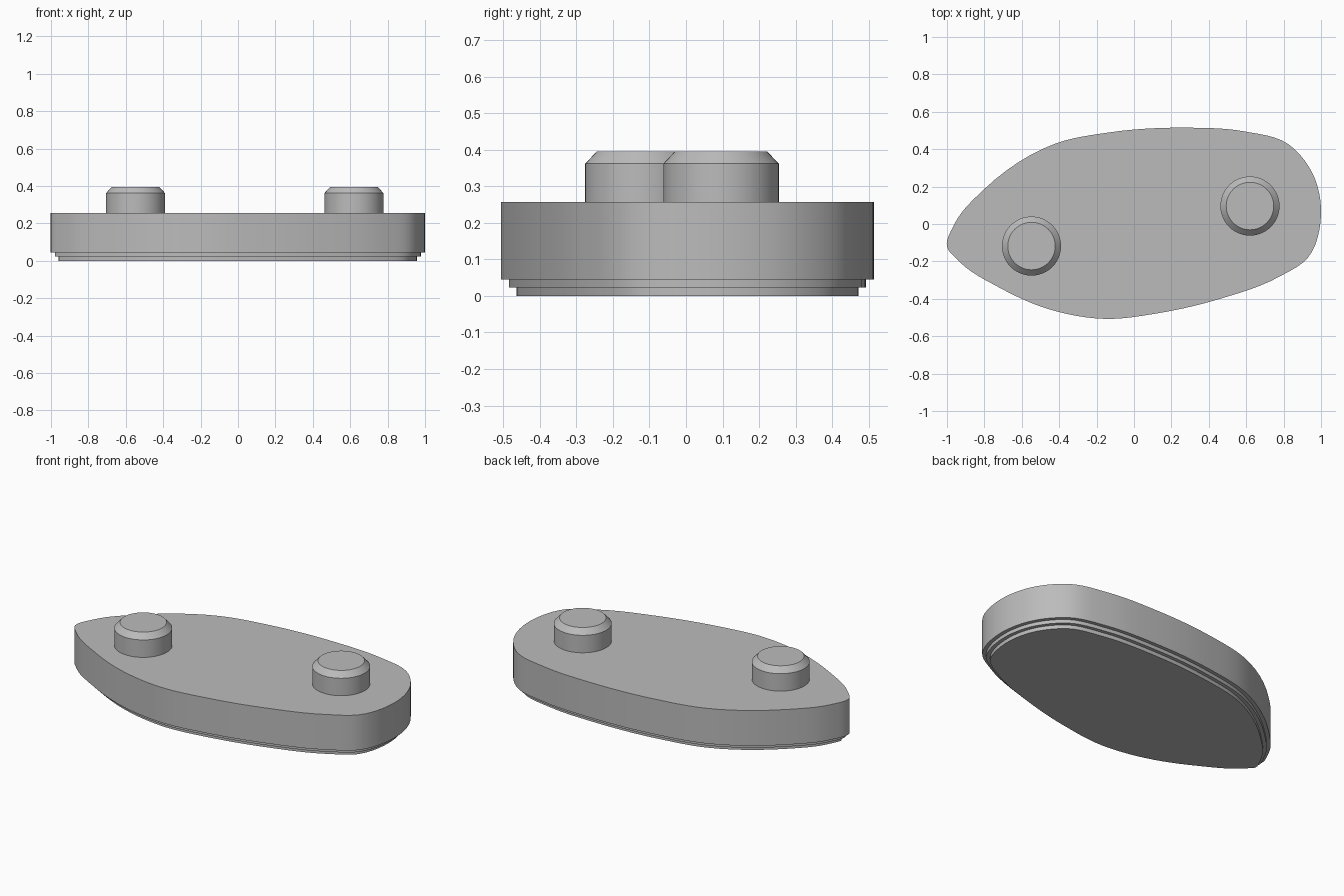
import bpy, bmesh, math
from mathutils import Vector

cube = bpy.data.objects.get("Cube")
if cube:
    bpy.data.objects.remove(cube, do_unlink=True)

grey = bpy.data.materials.new("plain_grey")
grey.use_nodes = True
GREY = (0.5, 0.5, 0.5, 1)
grey.diffuse_color = GREY
grey.node_tree.nodes["Principled BSDF"].inputs["Base Color"].default_value = GREY

# Lopsided plate outline, counter-clockwise from the narrow tip
CONTROL = [(-1, -0.12), (-0.935, -0.2), (-0.72, -0.34), (-0.45, -0.457),
           (-0.16, -0.507), (0.14, -0.475), (0.46, -0.40), (0.78, -0.28),
           (0.93, -0.18), (1, 0.05), (0.95, 0.28), (0.82, 0.43),
           (0.59, 0.495), (0.28, 0.515), (-0.13, 0.49), (-0.42, 0.43),
           (-0.8, 0.187), (-0.96, 0)]


def smooth_loop(control, steps=6):
    """Closed curve through the control points, with chord-scaled tangents."""
    pts = [Vector(p) for p in control]
    n = len(pts)
    loop = []
    for i in range(n):
        a, b, c, d = (pts[(i + k) % n] for k in (-1, 0, 1, 2))
        ab, bc, cd = ((q - p).length for p, q in ((a, b), (b, c), (c, d)))
        start = ((b - a) / ab * bc + (c - b) / bc * ab) / (ab + bc) * bc
        end = ((c - b) / bc * cd + (d - c) / cd * bc) / (bc + cd) * bc
        for s in range(steps):
            t = s / steps
            u = 1 - t
            loop.append(b * (u * u * (1 + 2 * t)) + start * (t * u * u)
                        + c * (t * t * (3 - 2 * t)) - end * (t * t * u))
    return loop


def inset(loop, amount):
    """Move every point inwards along its normal."""
    result = []
    for i, p in enumerate(loop):
        tangent = (loop[(i + 1) % len(loop)] - loop[i - 1]).normalized()
        result.append(p + Vector((-tangent.y, tangent.x)) * amount)
    return result


def stack_rings(name, rings):
    """Skin a list of (outline, height) rings and cap both ends."""
    bm = bmesh.new()
    rows = [[bm.verts.new((p.x, p.y, z)) for p in loop] for loop, z in rings]
    for low, high in zip(rows, rows[1:]):
        for i in range(len(low)):
            bm.faces.new((low[i - 1], low[i], high[i], high[i - 1]))
    bm.faces.new(rows[0][::-1])
    bm.faces.new(rows[-1])
    mesh = bpy.data.meshes.new(name)
    bm.to_mesh(mesh)
    bm.free()
    mesh.materials.append(grey)
    obj = bpy.data.objects.new(name, mesh)
    bpy.context.collection.objects.link(obj)
    bpy.ops.object.select_all(action='DESELECT')
    obj.select_set(True)
    bpy.context.view_layer.objects.active = obj
    bpy.ops.object.shade_smooth_by_angle(angle=math.radians(30))
    return obj


def circle(radius, sides=48):
    return [Vector((math.cos(a), math.sin(a))) * radius
            for a in (math.tau * i / sides for i in range(sides))]


# Plate with two small steps under its rim
outline = smooth_loop(CONTROL)
middle, foot = inset(outline, 0.022), inset(outline, 0.043)
stack_rings("base_plate", [(foot, 0), (foot, 0.023), (middle, 0.023),
                           (middle, 0.045), (outline, 0.045), (outline, 0.257)])

# Two chamfered pegs
for name, x, y in (("right_peg", -0.548, -0.118), ("left_peg", 0.62, 0.096)):
    peg = stack_rings(name, [(circle(0.158), 0.257), (circle(0.158), 0.362),
                             (circle(0.127), 0.395)])
    peg.location = (x, y, 0)
